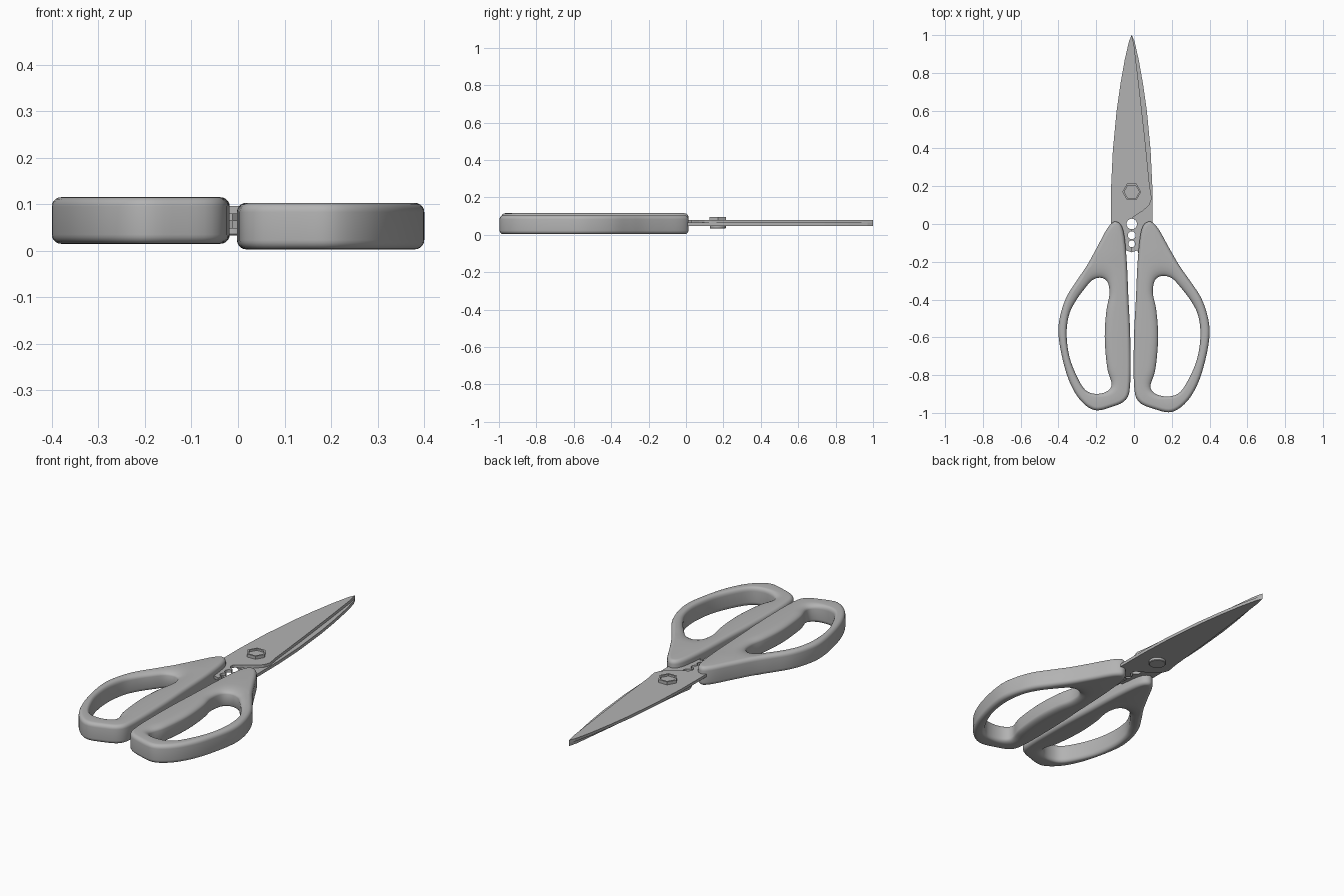
import bpy, bmesh, math
from mathutils import Vector

if "Cube" in bpy.data.objects:
    bpy.data.objects.remove(bpy.data.objects["Cube"])

grey = bpy.data.materials.new("plain_grey")
grey.use_nodes = True
grey.diffuse_color = (0.45, 0.45, 0.45, 1)
grey.node_tree.nodes["Principled BSDF"].inputs["Base Color"].default_value = grey.diffuse_color

PIVOT_X = -0.012


def finish(bm, name, smooth_angle=None):
    """Turn a bmesh into a named, coloured object."""
    bmesh.ops.recalc_face_normals(bm, faces=bm.faces)
    mesh = bpy.data.meshes.new(name)
    bm.to_mesh(mesh)
    bm.free()
    mesh.materials.append(grey)
    obj = bpy.data.objects.new(name, mesh)
    bpy.context.collection.objects.link(obj)
    if smooth_angle:
        bpy.ops.object.select_all(action='DESELECT')
        obj.select_set(True)
        bpy.context.view_layer.objects.active = obj
        bpy.ops.object.shade_smooth_by_angle(angle=math.radians(smooth_angle))
    return obj


def smooth_loop(points, steps=5):
    """Closed Catmull-Rom curve through the points."""
    pts = [Vector(p) for p in points]
    n, out = len(pts), []
    for i in range(n):
        a, b, c, d = (pts[(i + k) % n] for k in (-1, 0, 1, 2))
        for s in range(steps):
            t = s / steps
            out.append(0.5 * (2 * b + (c - a) * t + (2 * a - 5 * b + 4 * c - d) * t * t
                              + (3 * b - a - 3 * c + d) * t ** 3))
    return out


def left_normals(loop):
    """Unit normals pointing into the area the loop encloses."""
    n = len(loop)
    area = sum(loop[i - 1].cross(loop[i]) for i in range(n))
    sign = 1 if area > 0 else -1
    result = []
    for i in range(n):
        t = (loop[(i + 1) % n] - loop[i - 1]).normalized()
        result.append(Vector((-t.y, t.x)) * sign)
    return result


def rounded_wall(bm, loop, normals, widths, drop, z0, z1, steps=5):
    """Wall with rounded rims; returns the edges of its two end rings."""
    arc = [math.pi / 2 * k / steps for k in range(steps + 1)]
    rim = [(1 - math.cos(a), 1 - math.sin(a)) for a in arc]
    profile = [(i, z0 + drop * h) for i, h in reversed(rim)]
    profile += [(i, z1 - drop * h) for i, h in rim]
    rings = []
    for inset, z in profile:
        rings.append([bm.verts.new((*(p + m * w * inset), z))
                      for p, m, w in zip(loop, normals, widths)])
    n = len(loop)
    for a, b in zip(rings, rings[1:]):
        for i in range(n):
            bm.faces.new((a[i - 1], a[i], b[i], b[i - 1]))
    return [[bm.edges.get((r[i - 1], r[i])) for i in range(n)] for r in (rings[0], rings[-1])]


def handle(name, outer, hole, z0, side):
    bm = bmesh.new()
    outer, hole = smooth_loop(outer), smooth_loop(hole)
    inward = left_normals(outer)
    away = [-m for m in left_normals(hole)]
    # the rim of the hole is widest at its top and along the grip
    widths = [0.016 + 0.06 * max(0, m.y) ** 2 + 0.026 * max(0, -m.x * side) for m in away]
    a = rounded_wall(bm, outer, inward, [0.02] * len(outer), 0.02, z0, z0 + 0.1)
    b = rounded_wall(bm, hole, away, widths, 0.022, z0, z0 + 0.1)
    for k in range(2):
        bmesh.ops.triangle_fill(bm, edges=a[k] + b[k], use_beauty=True)
    return finish(bm, name, 35)


# Handles: one outline and finger hole, mirrored with a slight size change
outer = [(.08, .013), (.125, -.02), (.185, -.125), (.24, -.22), (.296, -.30),
         (.355, -.39), (.39, -.49), (.4, -.585), (.38, -.71), (.34, -.84),
         (.28, -.94), (.2, -.995), (.11, -.98), (.025, -.94), (0, -.85),
         (0, -.6), (.01, -.4), (.02, -.19), (.04, -.03)]
hole = [(.148, -.275), (.2, -.287), (.248, -.337), (.3, -.405), (.338, -.48),
        (.352, -.585), (.335, -.71), (.29, -.82), (.24, -.893), (.18, -.913),
        (.116, -.9), (.087, -.86), (.111, -.78), (.125, -.66), (.127, -.56),
        (.117, -.45), (.1, -.365), (.11, -.3)]
handle("left_handle", outer, hole, 0.003, 1)
handle("right_handle",
       [(-0.02 - 0.95 * x, 0.99 * y) for x, y in outer],
       [(-0.04 - 0.9 * x, 0.963 * y - 0.02) for x, y in hole], 0.015, -1)


# Blades: spine, tang, gripping teeth and cutting edge in one profile
def blade(name, side, z0, z1):
    outline = [(0, 1), (-.014, .97), (-.037, .87), (-.06, .74), (-.08, .6), (-.1, .39),
               (-.109, .2), (-.11, .02), (-.1, -.2), (-.05, -.2), (-.03, -.14), (0, -.15)]
    for cy, r in ((-.105, .018), (-.06, .021), (0, .028)):
        for k in range(9):
            a = math.pi * k / 8
            outline.append((-r * math.sin(a), cy - r * math.cos(a)))
    outline += [(.012, .04), (.06, .07), (.093, .1), (.106, .135), (.095, .2),
                (.07, .45), (.042, .7), (.012, .95)]
    bm = bmesh.new()
    face = bm.faces.new([bm.verts.new((PIVOT_X + side * u, y, z0)) for u, y in outline])
    top = bmesh.ops.extrude_face_region(bm, geom=[face])["geom"]
    for v in top:
        if isinstance(v, bmesh.types.BMVert):
            v.co.z = z1
    bmesh.ops.triangulate(bm, faces=[f for f in bm.faces if len(f.verts) > 4])
    return finish(bm, name)


blade("upper_blade", 1, 0.065, 0.08)
blade("lower_blade", -1, 0.048, 0.0645)


# Pivot: socketed hexagon head above, round rivet head below
def pivot_part(name, sides, rings):
    bm = bmesh.new()
    loops = []
    for r, z in rings:
        loops.append([bm.verts.new((PIVOT_X + r * math.cos(math.tau * k / sides),
                                    0.17 + r * math.sin(math.tau * k / sides), z))
                      for k in range(sides)])
    for a, b in zip(loops, loops[1:]):
        for i in range(sides):
            bm.faces.new((a[i - 1], a[i], b[i], b[i - 1]))
    bm.faces.new(loops[0])
    bm.faces.new(loops[-1])
    return finish(bm, name, 30)


pivot_part("pivot_nut", 6, [(.05, .075), (.05, .096), (.04, .096), (.04, .086)])
pivot_part("pivot_rivet", 32, [(.043, .055), (.043, .036), (.04, .033)])
